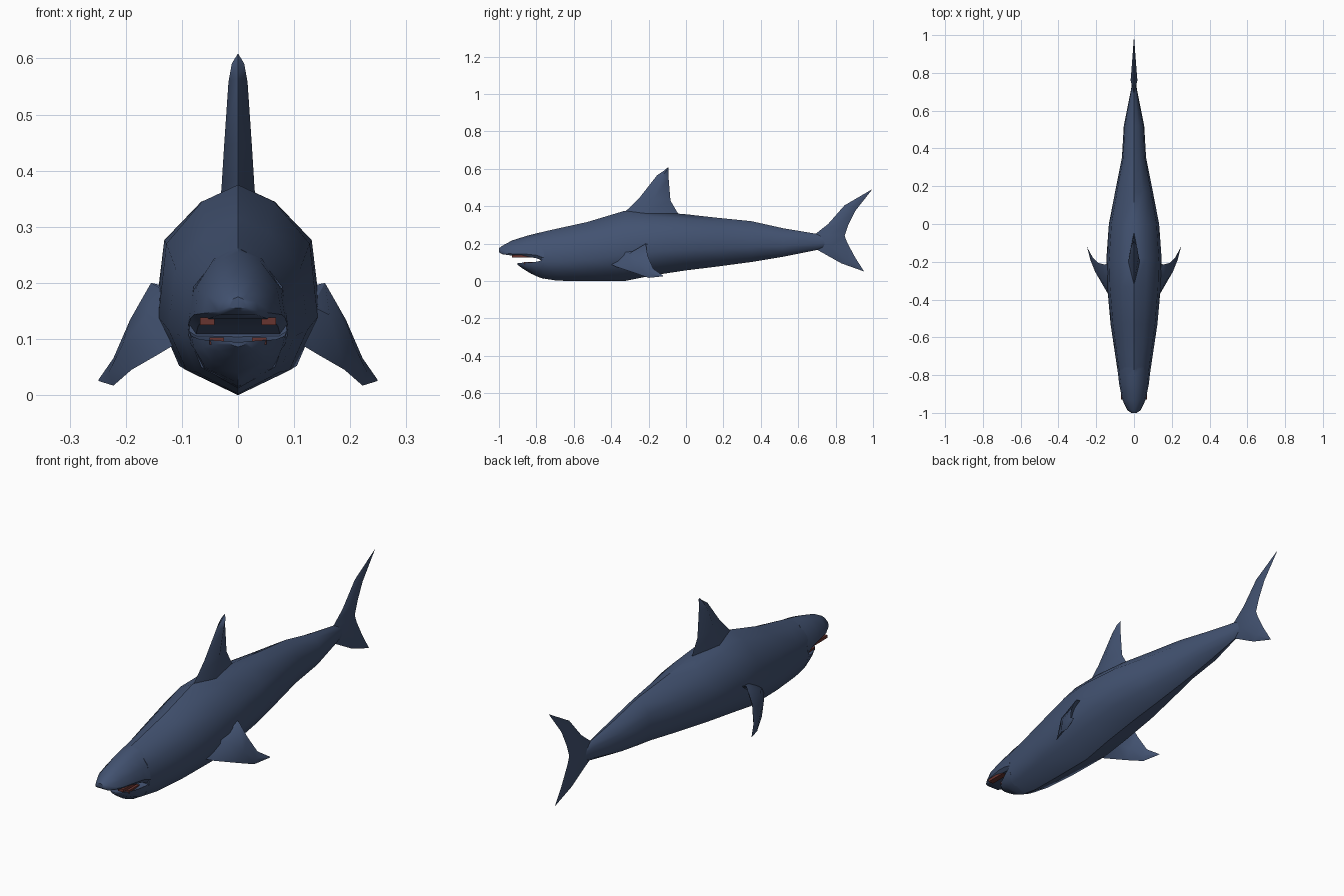
import bpy, bmesh, math
from mathutils import Vector


def material(name, rgb):
    m = bpy.data.materials.new(name)
    m.diffuse_color = (*rgb, 1)
    return m


SKIN = material("slate_blue_skin", (0.055, 0.085, 0.165))
GUM = material("gum_red", (0.14, 0.035, 0.03))


def loft(name, rings, mat=SKIN, angle=45):
    """Skin a row of equal-sized rings and cap both ends."""
    bm = bmesh.new()
    rows = [[bm.verts.new(p) for p in r] for r in rings]
    n = len(rows[0])
    for a, b in zip(rows, rows[1:]):
        for i in range(n):
            j = (i + 1) % n
            bm.faces.new((a[i], a[j], b[j], b[i]))
    bm.faces.new(rows[0])
    bm.faces.new(rows[-1])
    bmesh.ops.remove_doubles(bm, verts=bm.verts, dist=0.0003)
    bmesh.ops.recalc_face_normals(bm, faces=bm.faces)
    me = bpy.data.meshes.new(name)
    bm.to_mesh(me)
    bm.free()
    me.materials.append(mat)
    ob = bpy.data.objects.new(name, me)
    bpy.context.collection.objects.link(ob)
    bpy.ops.object.select_all(action='DESELECT')
    ob.select_set(True)
    bpy.context.view_layer.objects.active = ob
    bpy.ops.object.shade_smooth_by_angle(angle=math.radians(angle))
    return ob


def ring(half, y, w, top, bottom):
    """Mirror a unit half profile (x, height) and scale it at station y."""
    full = half + [(-x, t) for x, t in reversed(half[1:-1])]
    return [Vector((x * w, y, bottom + t * (top - bottom))) for x, t in full]


def fin(name, sections):
    """Sections are (leading point, trailing point, half thickness)."""
    secs = [(Vector(a), Vector(b), t) for a, b, t in sections]
    mids = [a.lerp(b, 0.45) for a, b, t in secs]
    rings = []
    for i, (a, b, t) in enumerate(secs):
        span = mids[min(i + 1, len(mids) - 1)] - mids[max(i - 1, 0)]
        side = (b - a).cross(span)
        off = side.normalized() * t if side.length > 1e-9 else Vector()
        rings.append([a, mids[i] + off, b, mids[i] - off])
    return loft(name, rings, angle=60)


# Body: from the mouth corner back to the tail stem
BODY = [(0, 1), (0.45, 0.92), (0.9, 0.72), (1, 0.37), (0.74, 0.14), (0, 0)]
loft("body", [ring(BODY, *s) for s in [
    (-0.77, 0.088, 0.262, 0.015), (-0.69, 0.100, 0.28, 0.002),
    (-0.53, 0.124, 0.315, 0.0), (-0.33, 0.142, 0.375, 0.0),
    (-0.18, 0.146, 0.372, 0.03), (0.0, 0.133, 0.357, 0.057),
    (0.17, 0.100, 0.338, 0.078), (0.35, 0.064, 0.32, 0.102),
    (0.52, 0.054, 0.282, 0.13), (0.70, 0.018, 0.252, 0.166),
    (0.78, 0.004, 0.23, 0.19)]])

# Snout: upper half of the head with a flat underside
SNOUT = [(0, 1), (0.48, 0.87), (0.9, 0.52), (1, 0.12), (0.85, 0), (0, 0)]
loft("snout", [ring(SNOUT, *s) for s in [
    (-1.0, 0.015, 0.175, 0.155), (-0.985, 0.036, 0.187, 0.144),
    (-0.93, 0.062, 0.217, 0.136), (-0.85, 0.078, 0.242, 0.130),
    (-0.80, 0.084, 0.255, 0.122), (-0.76, 0.089, 0.264, 0.105)]])

# Lower jaw: shallow scoop under the mouth gap
JAW = [(0, 0.9), (0.85, 0.92), (1, 1), (0.95, 0.75), (0.7, 0.33), (0, 0)]
loft("lower_jaw", [ring(JAW, *s) for s in [
    (-0.90, 0.016, 0.096, 0.086), (-0.875, 0.045, 0.098, 0.068),
    (-0.83, 0.066, 0.099, 0.040), (-0.79, 0.083, 0.105, 0.022),
    (-0.76, 0.089, 0.118, 0.012)]])

# Gum strips inside the mouth, upper and lower pairs
BOX = [(0, 1), (1, 1), (1, 0), (0, 0)]
for side, label in ((-1, "left"), (1, "right")):
    for part, x, y0, y1, z in (("upper", 0.055, -0.93, -0.83, 0.125),
                               ("lower", 0.038, -0.865, -0.79, 0.09)):
        ob = loft(f"{part}_gum_{label}",
                  [ring(BOX, y, 0.013, z + 0.013, z) for y in (y0, y1)], GUM)
        ob.location.x = side * x

# Dorsal fin
fin("dorsal_fin", [
    ((0, -0.36, 0.34), (0, -0.03, 0.33), 0.032),
    ((0, -0.31, 0.385), (0, -0.045, 0.365), 0.029),
    ((0, -0.245, 0.45), (0, -0.083, 0.43), 0.025),
    ((0, -0.155, 0.565), (0, -0.093, 0.55), 0.017),
    ((0, -0.115, 0.592), (0, -0.094, 0.59), 0.011),
    ((0, -0.096, 0.609), (0, -0.095, 0.609), 0)])

# Tail fin: one blade running from lower tip to upper tip
fin("tail_fin", [
    ((0, 0.950, 0.052), (0, 0.951, 0.053), 0),
    ((0, 0.83, 0.095), (0, 0.905, 0.125), 0.009),
    ((0, 0.70, 0.168), (0, 0.862, 0.205), 0.016),
    ((0, 0.69, 0.25), (0, 0.848, 0.242), 0.018),
    ((0, 0.76, 0.305), (0, 0.868, 0.30), 0.014),
    ((0, 0.848, 0.405), (0, 0.905, 0.375), 0.009),
    ((0, 0.994, 0.49), (0, 0.995, 0.489), 0)])

# Pectoral fins: swept back and down on both sides
for s, label in ((-1, "left"), (1, "right")):
    fin(f"pectoral_fin_{label}", [
        ((s * 0.08, -0.45, 0.11), (s * 0.11, -0.19, 0.19), 0.03),
        ((s * 0.138, -0.37, 0.075), (s * 0.155, -0.215, 0.20), 0.024),
        ((s * 0.190, -0.28, 0.045), (s * 0.192, -0.205, 0.135), 0.017),
        ((s * 0.222, -0.20, 0.017), (s * 0.222, -0.175, 0.066), 0.009),
        ((s * 0.248, -0.125, 0.025), (s * 0.249, -0.12, 0.027), 0)])
